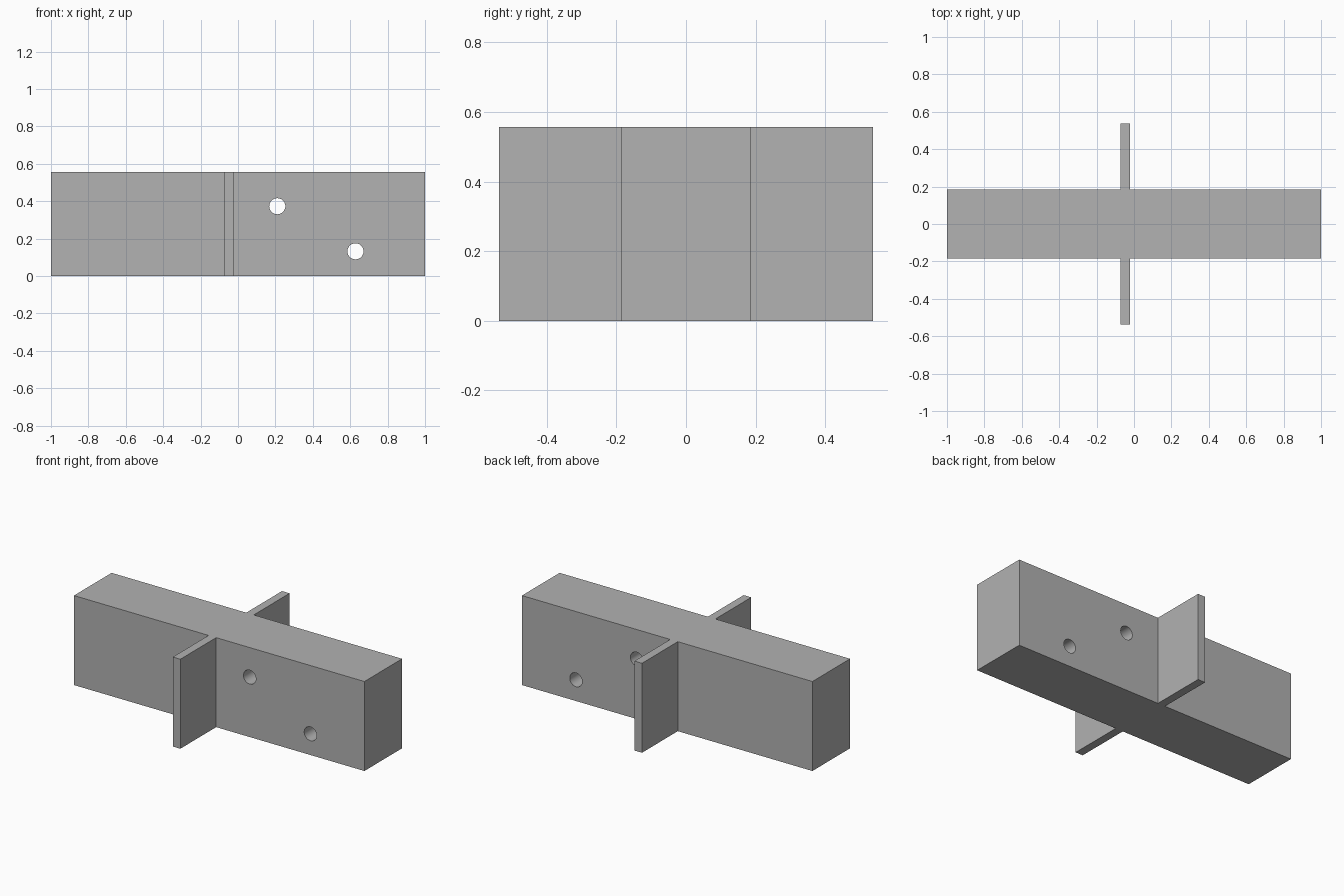
import bpy, bmesh, math

if "Cube" in bpy.data.objects:
    bpy.data.objects.remove(bpy.data.objects["Cube"], do_unlink=True)

HEIGHT = 0.557
BEAM_Y = 0.185              # half depth of the beam
FIN_Y = 0.537               # half reach of the cross fin
FIN_X = (-0.073, -0.021)    # fin thickness along the beam
HOLE_RADIUS = 0.043
HOLES = [(0.21, 0.373), (0.628, 0.132)]   # x, z

grey = bpy.data.materials.new("plain grey")
grey.use_nodes = True
grey.diffuse_color = (0.445, 0.445, 0.445, 1)
grey.node_tree.nodes["Principled BSDF"].inputs["Base Color"].default_value = grey.diffuse_color

# Beam and cross fin: one cross-shaped outline, mirrored front to back
front = [(-1, -BEAM_Y), (FIN_X[0], -BEAM_Y), (FIN_X[0], -FIN_Y),
         (FIN_X[1], -FIN_Y), (FIN_X[1], -BEAM_Y), (1, -BEAM_Y)]
outline = front + [(x, -y) for x, y in reversed(front)]

bm = bmesh.new()
base = bm.faces.new([bm.verts.new((x, y, 0)) for x, y in outline])
top = bmesh.ops.extrude_face_region(bm, geom=[base])["geom"]
bmesh.ops.translate(bm, vec=(0, 0, HEIGHT),
                    verts=[g for g in top if isinstance(g, bmesh.types.BMVert)])
bmesh.ops.recalc_face_normals(bm, faces=bm.faces)
mesh = bpy.data.meshes.new("beam_with_cross_fin")
bm.to_mesh(mesh)
bm.free()
mesh.materials.append(grey)
beam = bpy.data.objects.new("beam_with_cross_fin", mesh)
bpy.context.collection.objects.link(beam)


# Round bolt holes running straight through the beam
def drill(target, x, z):
    bpy.ops.mesh.primitive_cylinder_add(vertices=48, radius=HOLE_RADIUS, depth=1,
                                        location=(x, 0, z), rotation=(math.pi / 2, 0, 0))
    cutter = bpy.context.object
    cutter.name = "hole_cutter"
    cutter.hide_render = True
    cutter.data.materials.append(grey)
    cut = target.modifiers.new("bolt_hole", 'BOOLEAN')
    cut.operation = 'DIFFERENCE'
    cut.solver = 'EXACT'
    cut.object = cutter
    bpy.ops.object.select_all(action='DESELECT')
    target.select_set(True)
    bpy.context.view_layer.objects.active = target
    bpy.ops.object.modifier_apply(modifier=cut.name)
    bpy.data.objects.remove(cutter, do_unlink=True)


for x, z in HOLES:
    drill(beam, x, z)

bpy.ops.object.shade_smooth_by_angle(angle=math.radians(30))
